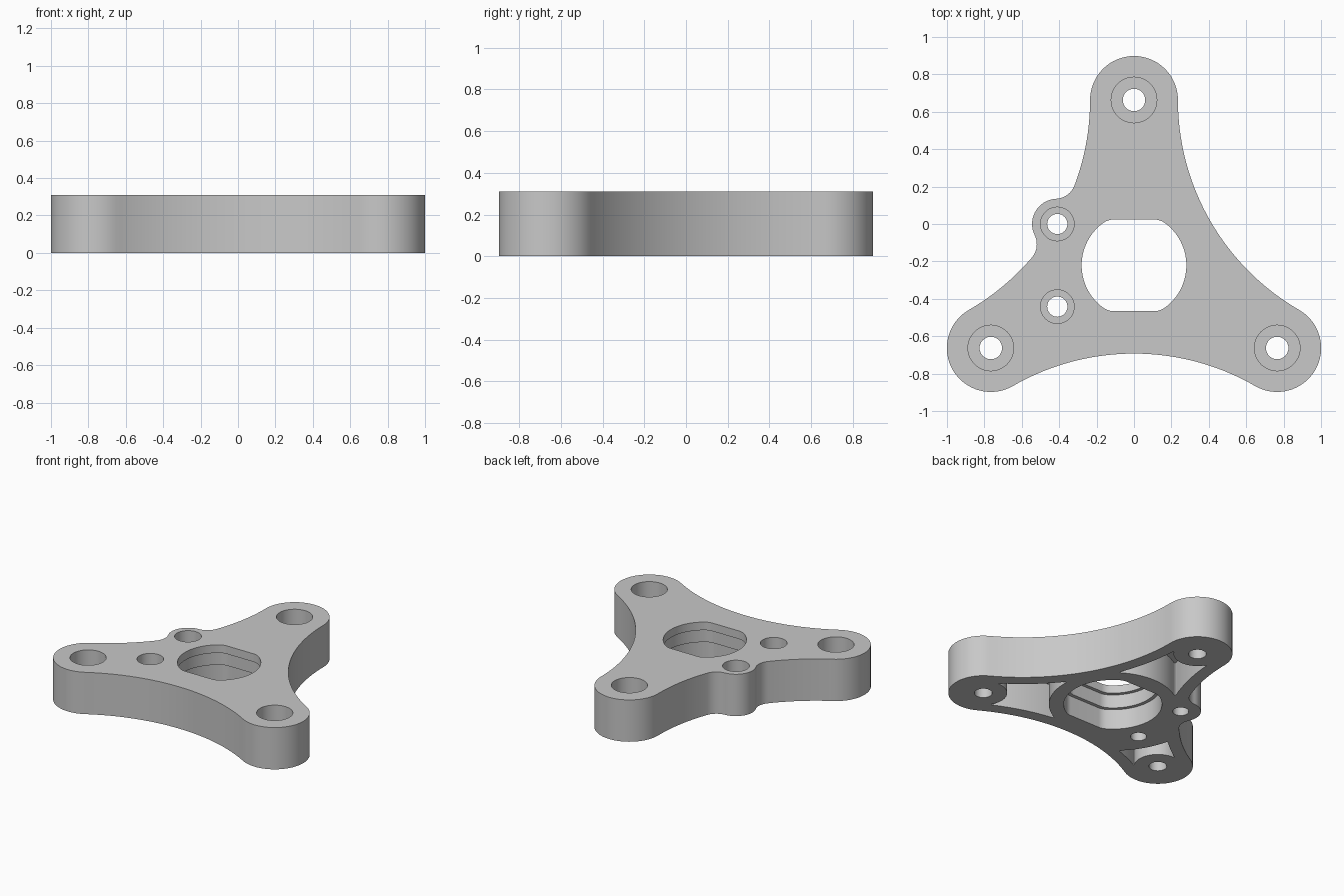
import bpy, bmesh
from math import sin, cos, radians, degrees, sqrt, atan2, acos, hypot

HEIGHT = 0.31
CY = -0.221                    # y of the plate centre
ARM = 0.884                    # centre to arm boss
BOSS = 0.235                   # arm end radius
SIDE = ARM * sqrt(3) - BOSS    # radius of the concave sides
ARMS = (-30, 90, 210)
EAR = (-0.41, 0.0)             # small side lug
EAR_R, FILLET = 0.135, 0.11

old = bpy.data.objects.get("Cube")
if old:
    bpy.data.objects.remove(old, do_unlink=True)

grey = bpy.data.materials.new("plain grey")
grey.use_nodes = True
colour = (0.58, 0.58, 0.58, 1)
grey.diffuse_color = colour
for node in grey.node_tree.nodes:
    if node.type == 'BSDF_PRINCIPLED':
        node.inputs["Base Color"].default_value = colour
        node.inputs["Roughness"].default_value = 0.6


def polar(c, r, a):
    return (c[0] + r * cos(radians(a)), c[1] + r * sin(radians(a)))


def arc(c, r, a0, a1, n=24):
    return [polar(c, r, a0 + (a1 - a0) * i / n) for i in range(n + 1)]


def direction(a, b):
    return degrees(atan2(b[1] - a[1], b[0] - a[0]))


def prism(name, points, z0, z1):
    """Extrude a closed outline between two heights."""
    clean = []
    for p in points:
        if not clean or hypot(p[0] - clean[-1][0], p[1] - clean[-1][1]) > 1e-4:
            clean.append(p)
    if hypot(clean[0][0] - clean[-1][0], clean[0][1] - clean[-1][1]) < 1e-4:
        clean.pop()
    bm = bmesh.new()
    face = bm.faces.new([bm.verts.new((x, y, z0)) for x, y in clean])
    top = bmesh.ops.extrude_face_region(bm, geom=[face])["geom"]
    for v in top:
        if isinstance(v, bmesh.types.BMVert):
            v.co.z = z1
    bmesh.ops.recalc_face_normals(bm, faces=bm.faces)
    mesh = bpy.data.meshes.new(name)
    bm.to_mesh(mesh)
    bm.free()
    mesh.materials.append(grey)
    ob = bpy.data.objects.new(name, mesh)
    bpy.context.collection.objects.link(ob)
    return ob


def ear_side(c):
    """Concave side interrupted by the filleted lug."""
    th, d = direction(c, EAR), hypot(EAR[0] - c[0], EAR[1] - c[1])
    q = SIDE - FILLET
    phi = degrees(acos((d * d + q * q - (EAR_R + FILLET) ** 2) / (2 * d * q)))
    f1, f2 = polar(c, q, th + phi), polar(c, q, th - phi)
    b1, b2 = direction(EAR, f1) % 360, direction(EAR, f2) % 360
    return (arc(c, SIDE, 0, th + phi) + arc(f1, FILLET, th + phi, b1 - 180, 12)
            + arc(EAR, EAR_R, b1, b2) + arc(f2, FILLET, b2 - 180, th - phi, 12)
            + arc(c, SIDE, th - phi, -60))


# Three-armed plate
centre = (0, CY)
outline = []
for a in ARMS:
    outline += arc(polar(centre, ARM, a), BOSS, a - 90, a + 90, 32)
    c = polar(centre, 2 * ARM, a + 60)
    outline += ear_side(c) if a == 90 else arc(c, SIDE, a + 270, a + 210, 40)
plate = prism("three_arm_plate", outline, 0, HEIGHT)


def cut(points, z0, z1):
    cutter = prism("cutter", points, z0, z1)
    cutter.hide_render = True
    mod = plate.modifiers.new("cut", 'BOOLEAN')
    mod.operation, mod.solver, mod.object = 'DIFFERENCE', 'EXACT', cutter
    bpy.context.view_layer.objects.active = plate
    bpy.ops.object.modifier_apply(modifier=mod.name)
    bpy.data.objects.remove(cutter, do_unlink=True)


def flatted(r, flat, f=0.1):
    """Circle with rounded-in flats at the front and back."""
    x, y = sqrt((r - f) ** 2 - (flat - f) ** 2), flat - f
    k = degrees(atan2(y, x))
    half = (arc(centre, r, -k, k, 32) + arc((x, CY + y), f, k, 90, 8)
            + arc((-x, CY + y), f, 90, 180 - k, 8))
    return half + [(-px, 2 * CY - py) for px, py in half]


# Stepped central opening, widening downwards
cut(flatted(0.28, 0.245), -0.1, 0.5)
cut(flatted(0.305, 0.27), -0.1, 0.25)
cut(flatted(0.33, 0.295), -0.1, 0.15)

# Counterbored holes in the arms and the two small ones
holes = [(polar(centre, ARM, a), 0.06, 0.122) for a in ARMS]
holes += [((EAR[0], y), 0.054, 0.09) for y in (EAR[1], 2 * CY)]
for c, r, bore in holes:
    cut(arc(c, r, 0, 360, 40), -0.1, 0.5)
    cut(arc(c, bore, 0, 360, 48), 0.12, 0.5)


def pocket(inner, wall=0.09, boss=0.16):
    """Rounded pocket outline in arm coordinates (along, across)."""
    def across(t):
        return ARM * sqrt(3) - sqrt((SIDE + wall) ** 2 - (t - ARM) ** 2)
    steps = [ARM * i / 2000 for i in range(500, 2001)]
    t0 = next(t for t in steps if hypot(t, across(t)) > inner)
    t1 = next(t for t in steps if hypot(t - ARM, across(t)) < boss)
    a0 = degrees(atan2(across(t0), t0))
    a1 = degrees(atan2(across(t1), t1 - ARM))
    n = 30
    side = [(t, across(t)) for t in (t0 + (t1 - t0) * i / n for i in range(n + 1))]
    edges = [[(t, -w) for t, w in side], arc((ARM, 0), boss, 360 - a1, a1, n),
             side[::-1], arc((0, 0), inner, a0, -a0, n)]
    points = []
    for i, edge in enumerate(edges):
        nxt, corner = edges[(i + 1) % 4], edge[-1]
        points += edge[2:-2]
        p, q = edge[-3], nxt[2]
        for s in (0.25, 0.5, 0.75):
            points.append(tuple((1 - s) ** 2 * p[k] + 2 * s * (1 - s) * corner[k]
                                + s * s * q[k] for k in (0, 1)))
    return points


# Weight-saving pockets in the underside
for a in ARMS:
    ca, sa = cos(radians(a)), sin(radians(a))
    shape = pocket(0.62 if a == 210 else 0.43)
    cut([(t * ca - w * sa, CY + t * sa + w * ca) for t, w in shape], -0.1, 0.25)

# Smooth curved walls, sharp rims
bpy.ops.object.select_all(action='DESELECT')
plate.select_set(True)
bpy.context.view_layer.objects.active = plate
bpy.ops.object.shade_smooth_by_angle(angle=radians(25))
